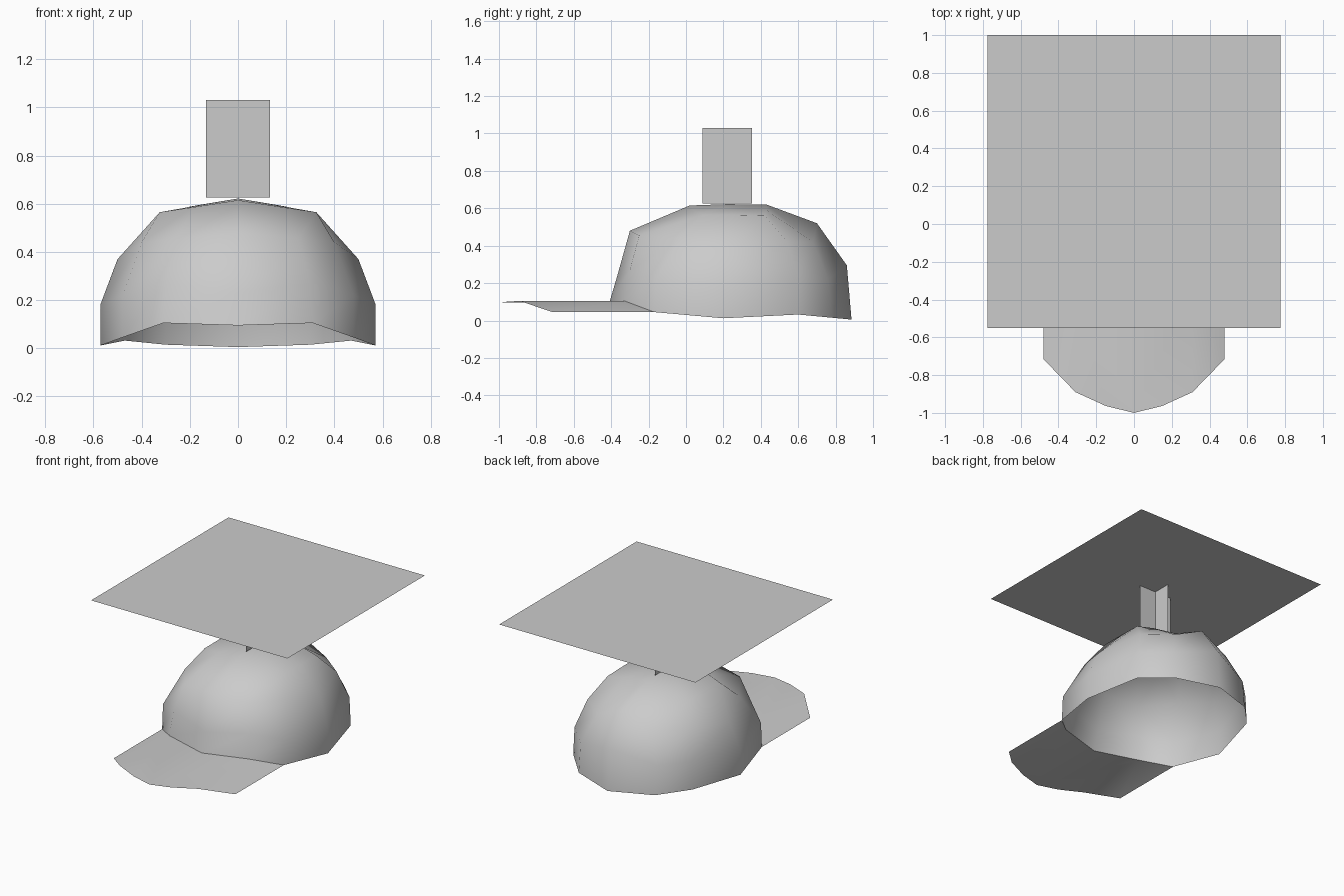
import bpy

if "Cube" in bpy.data.objects:
    bpy.data.objects.remove(bpy.data.objects["Cube"])

grey = bpy.data.materials.new("light_grey")
grey.use_nodes = True
COLOUR = (0.6, 0.6, 0.6, 1)
grey.diffuse_color = COLOUR
grey.node_tree.nodes["Principled BSDF"].inputs["Base Color"].default_value = COLOUR


def add_mesh(name, verts, faces, smooth=False):
    mesh = bpy.data.meshes.new(name)
    mesh.from_pydata(verts, [], faces)
    mesh.materials.append(grey)
    if smooth:
        mesh.shade_smooth()
    obj = bpy.data.objects.new(name, mesh)
    bpy.context.collection.objects.link(obj)
    return obj


def mirrored(half):
    """Complete a front-to-back half outline with its other side."""
    return half + [(-x, y, z) for x, y, z in reversed(half[1:-1])]


# Cap crown: half rings from the front seam to the back seam
rim = [(0, -.41, .095), (.31, -.33, .105), (.48, -.17, .045), (.57, .2, .012),
       (.47, .6, .032), (.3, .78, .015), (0, .885, .005)]
band = [(0, -.37, .23), (.3, -.3, .27), (.48, -.16, .22), (.57, .2, .185),
        (.46, .6, .23), (.3, .76, .22), (0, .86, .295)]
shoulder = [(0, -.3, .48), (.25, -.25, .455), (.4, -.03, .44), (.5, .22, .37),
            (.4, .54, .42), (.22, .68, .42), (0, .7, .52)]
crown = [(0, .02, .615), (.19, .05, .585), (.325, .09, .565), (.325, .25, .565),
         (.325, .42, .56), (.19, .43, .59), (0, .43, .62)]
rings = [mirrored(r) for r in (rim, band, shoulder, crown)]
n = len(rings[0])
verts = [p for ring in rings for p in ring] + [(0, .22, .622)]
faces = []
for level in range(len(rings) - 1):
    a, b = level * n, (level + 1) * n
    faces += [(a + i, a + (i + 1) % n, b + (i + 1) % n, b + i) for i in range(n)]
top = (len(rings) - 1) * n
faces += [(top + i, top + (i + 1) % n, len(verts) - 1) for i in range(n)]
add_mesh("cap_crown", verts, faces, smooth=True)

# Brim: joins the front of the rim to a rounded front edge
front = [(0, -1, .095), (.15, -.963, .1), (.31, -.89, .105), (.48, -.715, .045)]
half = rim[:3] + front
brim = half + [(-x, y, z) for x, y, z in half]
m = len(half)
add_mesh("brim", brim,
         [(0, 3, 4, 5, 1), (1, 5, 6, 2),
          (0, m + 1, m + 5, m + 4, 3), (m + 1, m + 2, m + 6, m + 5)], smooth=True)

# Crossed upright plates holding the board
MID, R, LOW, HIGH = .22, .132, .625, 1.03
for name, dx, dy in (("post_plate_wide", R, 0), ("post_plate_deep", 0, R)):
    add_mesh(name, [(-dx, MID - dy, LOW), (dx, MID + dy, LOW),
                    (dx, MID + dy, HIGH), (-dx, MID - dy, HIGH)], [(0, 1, 2, 3)])

# Flat square board on top
W, FRONT, BACK = .775, -.55, 1
add_mesh("top_board", [(-W, FRONT, HIGH), (W, FRONT, HIGH),
                       (W, BACK, HIGH), (-W, BACK, HIGH)], [(0, 1, 2, 3)])
